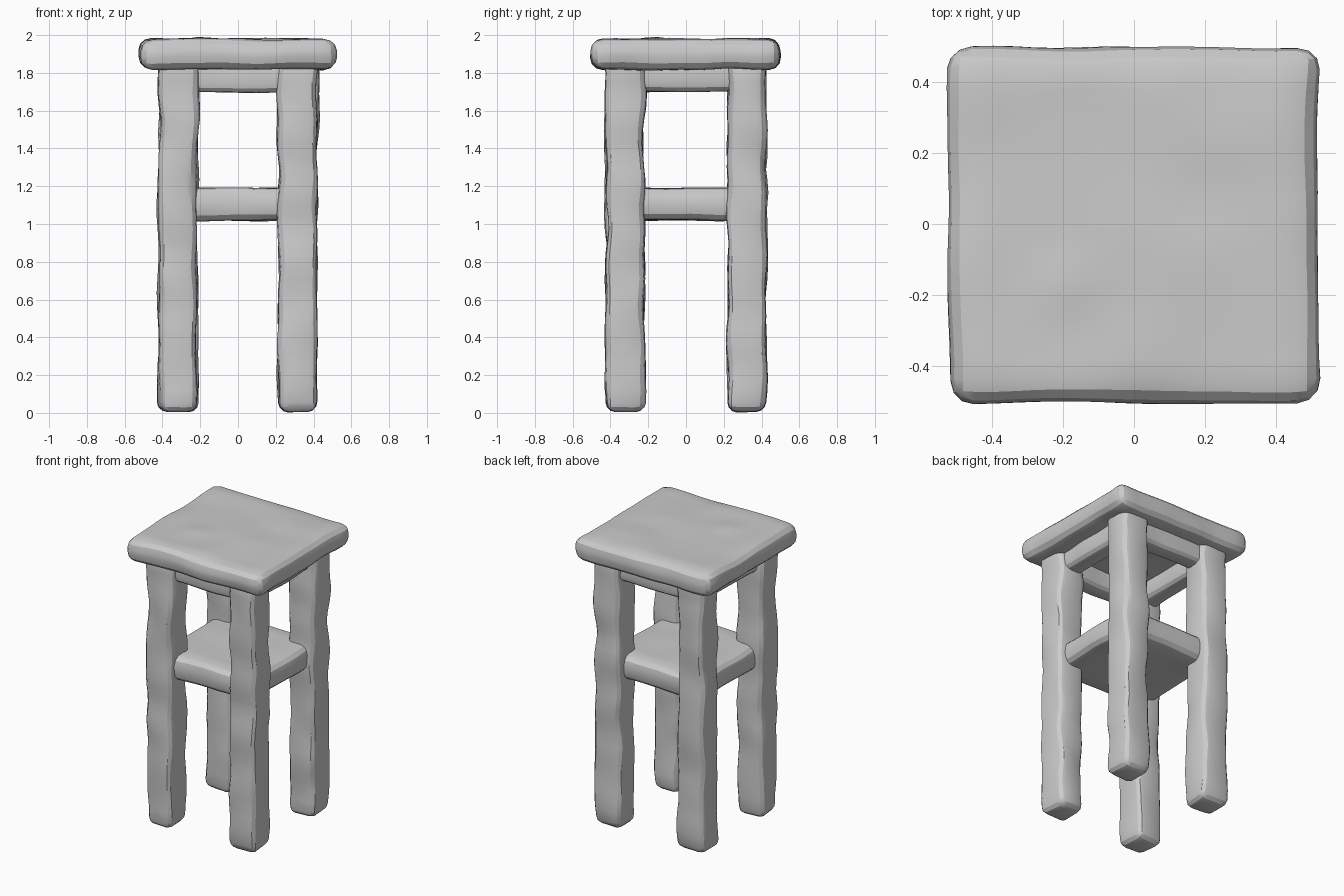
import bpy, bmesh, math
from mathutils import Vector, noise

if "Cube" in bpy.data.objects:
    bpy.data.objects.remove(bpy.data.objects["Cube"])


def lumpy_box(name, lo, hi, radius, slices, wobble, seed, bump=None):
    """Rounded box, sliced along each axis and gently pushed out of true."""
    lo, hi = Vector(lo), Vector(hi)
    mid, size = (lo + hi) / 2, hi - lo
    bm = bmesh.new()
    bmesh.ops.create_cube(bm, size=1)
    for v in bm.verts:
        v.co = Vector(a * b for a, b in zip(v.co, size)) + mid
    bmesh.ops.bevel(bm, geom=bm.edges[:], offset=radius, segments=3,
                    profile=0.5, affect='EDGES')
    for axis, count in enumerate(slices):
        normal = Vector((0, 0, 0))
        normal[axis] = 1
        for i in range(count):
            p = mid.copy()
            a, b = lo[axis] + radius, hi[axis] - radius
            p[axis] = a + (b - a) * (i + 1) / (count + 1)
            bmesh.ops.bisect_plane(bm, geom=bm.verts[:] + bm.edges[:] + bm.faces[:],
                                   plane_co=p, plane_no=normal, dist=1e-5)
    offset = Vector((seed * 7.3, seed * 3.1, seed * 5.7))
    for v in bm.verts:
        n = noise.noise_vector(v.co * 4.5 + offset)
        v.co += Vector(a * b for a, b in zip(n, wobble))
        if bump and v.co.z > mid.z:
            bx, by, height, spread = bump
            d = (v.co.x - bx) ** 2 + (v.co.y - by) ** 2
            v.co.z += height * math.exp(-d / spread ** 2)
    bmesh.ops.recalc_face_normals(bm, faces=bm.faces[:])
    mesh = bpy.data.meshes.new(name)
    bm.to_mesh(mesh)
    bm.free()
    obj = bpy.data.objects.new(name, mesh)
    bpy.context.collection.objects.link(obj)
    bpy.context.view_layer.objects.active = obj
    obj.select_set(True)
    bpy.ops.object.shade_smooth_by_angle(angle=math.radians(25))
    obj.select_set(False)
    return obj


# Seat slab with a small dent-like bump near the front left
lumpy_box("seat", (-0.52, -0.503, 1.818), (0.52, 0.503, 1.98), 0.065,
          (14, 14, 0), (0.012, 0.012, 0.010), 1, bump=(-0.2, -0.17, 0.018, 0.07))

# Four rough-hewn legs
seed = 2
for side, sx in (("left", -1), ("right", 1)):
    for end, sy in (("front", -1), ("back", 1)):
        cx, cy = 0.317 * sx, 0.323 * sy
        lumpy_box(f"{end}_{side}_leg", (cx - 0.103, cy - 0.102, 0.005),
                  (cx + 0.103, cy + 0.102, 1.87), 0.05,
                  (0, 0, 26), (0.02, 0.02, 0.006), seed)
        seed += 1

# Solid shelf halfway up
lumpy_box("shelf", (-0.375, -0.375, 1.02), (0.375, 0.375, 1.19), 0.06,
          (8, 8, 0), (0.012, 0.012, 0.008), 7)

# Apron rails under the seat, open in the middle
for name, s in (("front_rail", -1), ("back_rail", 1)):
    y = 0.315 * s
    lumpy_box(name, (-0.33, y - 0.07, 1.70), (0.33, y + 0.07, 1.87), 0.045,
              (8, 0, 0), (0.008, 0.012, 0.008), 9 + s)
for name, s in (("left_rail", -1), ("right_rail", 1)):
    x = 0.315 * s
    lumpy_box(name, (x - 0.07, -0.33, 1.70), (x + 0.07, 0.33, 1.87), 0.045,
              (0, 8, 0), (0.012, 0.008, 0.008), 13 + s)
